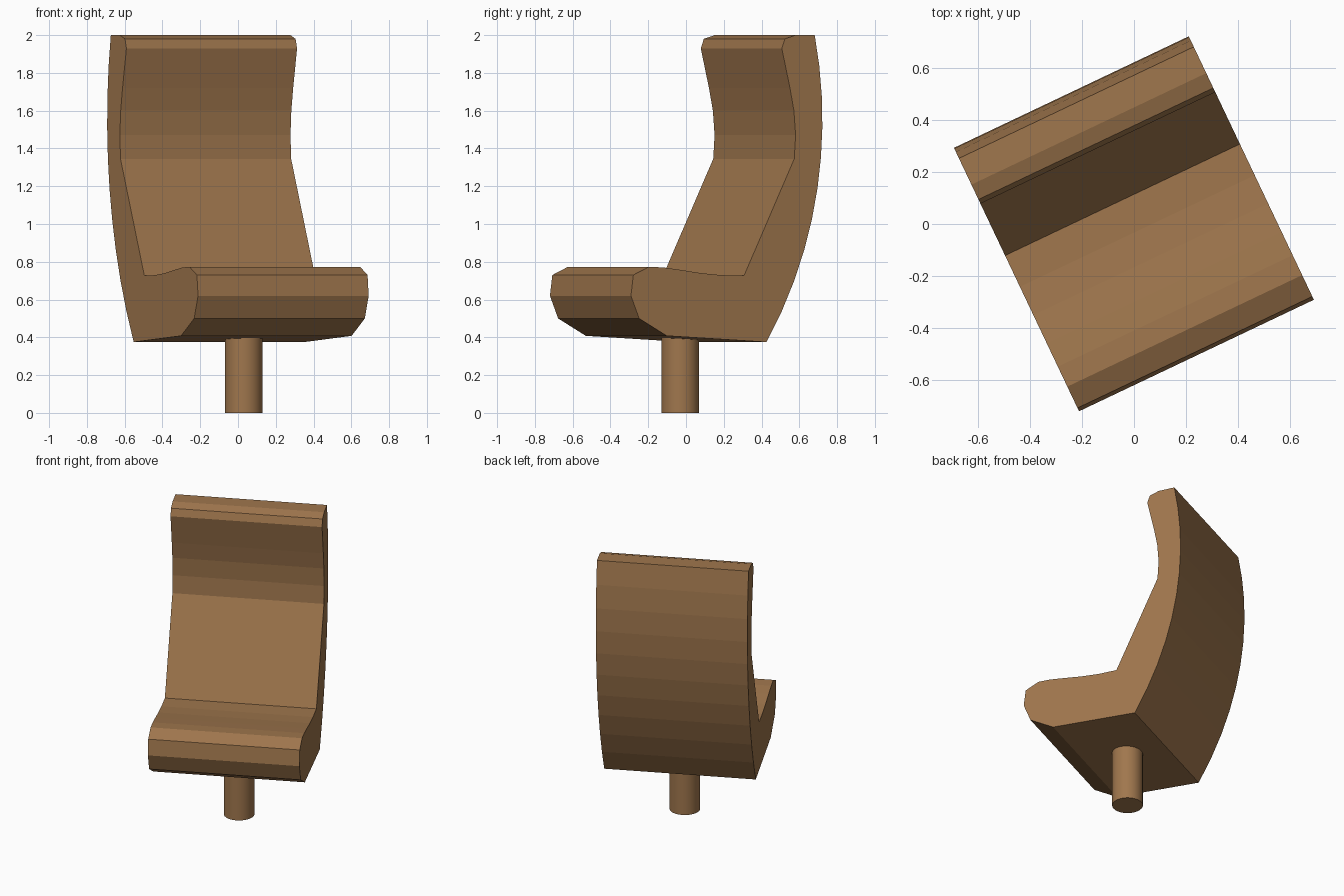
import bpy, bmesh, math
from mathutils import Matrix, Vector

if "Cube" in bpy.data.objects:
    bpy.data.objects.remove(bpy.data.objects["Cube"])

wood = bpy.data.materials.new("brown wood")
wood.diffuse_color = (0.352, 0.184, 0.075, 1.0)
wood.use_nodes = True
wood.node_tree.nodes["Principled BSDF"].inputs["Base Color"].default_value = wood.diffuse_color

TURN = math.radians(25.4)   # the chair is turned on its post
HALF_WIDTH = 0.5


def finish(name, bm):
    bmesh.ops.recalc_face_normals(bm, faces=bm.faces[:])
    mesh = bpy.data.meshes.new(name)
    bm.to_mesh(mesh)
    bm.free()
    mesh.materials.append(wood)
    obj = bpy.data.objects.new(name, mesh)
    bpy.context.collection.objects.link(obj)
    return obj


# Side profile (depth, height): underside, seat front, seat top, backrest front, top edge
profile = [
    (-0.35, 0.408), (-0.512, 0.50), (-0.56, 0.62), (-0.546, 0.73),
    (-0.455, 0.773), (-0.37, 0.77), (-0.27, 0.757), (-0.15, 0.74),
    (-0.03, 0.729), (0.103, 0.727),
    (0.397, 1.345), (0.405, 1.47), (0.395, 1.60), (0.372, 1.72),
    (0.324, 1.93), (0.342, 1.98), (0.405, 2.0),
]

# Back of the backrest: a shallow arc running down to the rear bottom edge
STEPS = 10
for i in range(STEPS + 1):
    z = 2.0 + (0.375 - 2.0) * i / STEPS
    profile.append((0.562 - 2.27 + math.sqrt(2.27 ** 2 - (z - 1.55) ** 2), z))

# Seat and backrest: profile swept across the width
bm = bmesh.new()
verts = [bm.verts.new((-HALF_WIDTH, d, z)) for d, z in profile]
side = bm.faces.new(verts)
ext = bmesh.ops.extrude_face_region(bm, geom=[side], use_keep_orig=True)
moved = [g for g in ext["geom"] if isinstance(g, bmesh.types.BMVert)]
bmesh.ops.translate(bm, verts=moved, vec=Vector((2 * HALF_WIDTH, 0, 0)))
bmesh.ops.rotate(bm, verts=bm.verts[:], cent=(0, 0, 0),
                 matrix=Matrix.Rotation(TURN, 3, 'Z'))
finish("seat_and_backrest", bm)

# Post under the seat
bm = bmesh.new()
bmesh.ops.create_cone(bm, cap_ends=True, segments=32, radius1=0.1, radius2=0.1,
                      depth=0.42, matrix=Matrix.Translation((0.03, -0.03, 0.21)))
for f in bm.faces:
    f.smooth = len(f.verts) == 4
for e in bm.edges:
    e.smooth = all(len(f.verts) == 4 for f in e.link_faces)
finish("post", bm)
